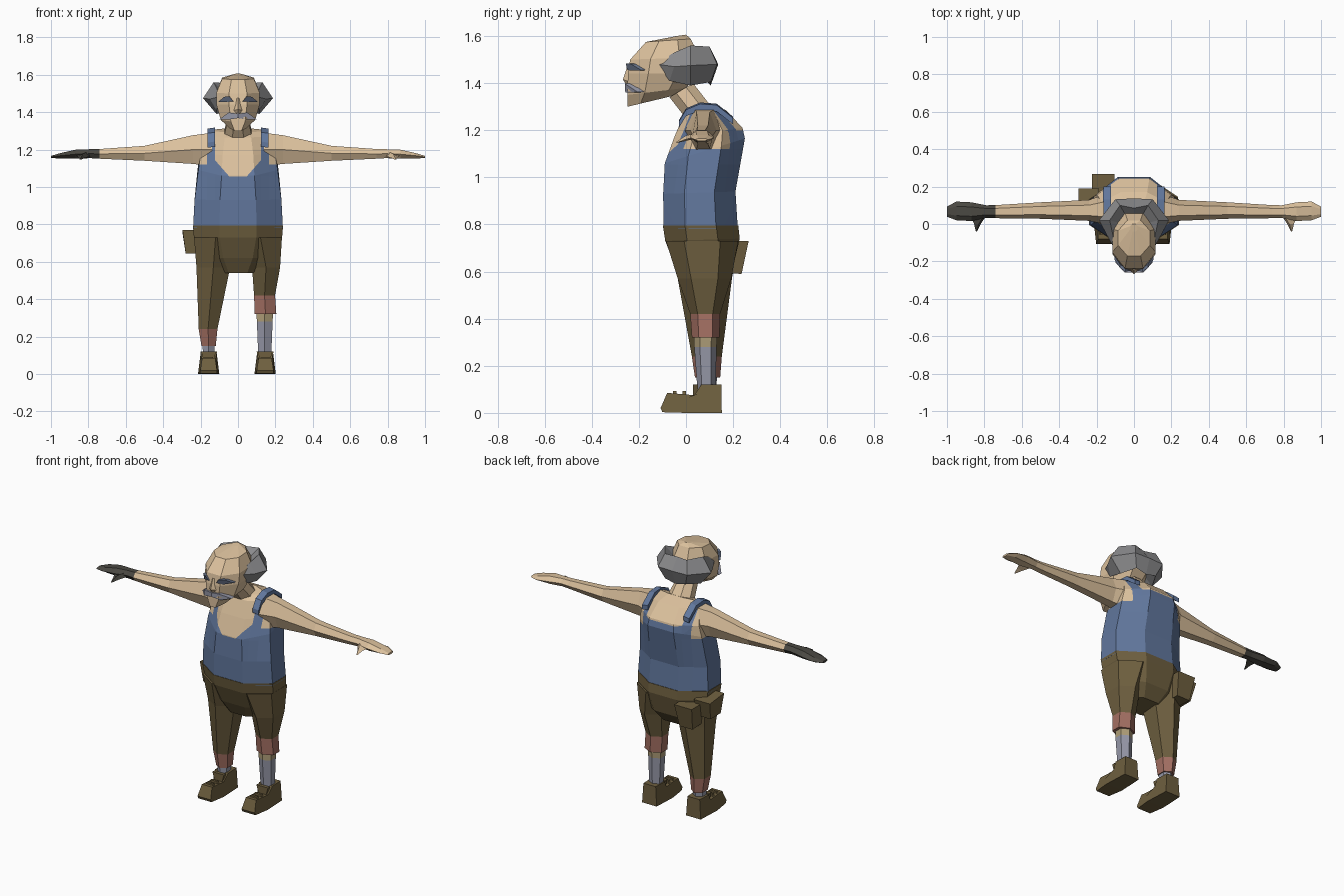
import bpy, bmesh, math
from mathutils import Vector


def srgb(r, g, b):
    f = lambda c: (c / 255 / 12.92) if c < 10 else ((c / 255 + 0.055) / 1.055) ** 2.4
    return (f(r), f(g), f(b), 1)


MATS = {}
for key, col in {"skin": (220, 193, 157), "shirt blue": (97, 119, 157),
                 "trouser brown": (110, 95, 63), "cuff red": (163, 111, 98),
                 "sock grey": (150, 152, 168), "hair grey": (140, 140, 142),
                 "glove dark": (74, 72, 66), "stocking tan": (175, 158, 120),
                 "brow slate": (105, 116, 138)}.items():
    MATS[key] = bpy.data.materials.new(key)
    MATS[key].diffuse_color = srgb(*col)


def finish(name, bm, mats):
    bmesh.ops.recalc_face_normals(bm, faces=bm.faces[:])
    me = bpy.data.meshes.new(name)
    bm.to_mesh(me)
    bm.free()
    for m in mats:
        me.materials.append(MATS[m])
    ob = bpy.data.objects.new(name, me)
    bpy.context.collection.objects.link(ob)
    return ob


def band(zf, zb, yf, yb, w, cx=0, n=8):
    """Horizontal ring, tilted from height zf at the front to zb at the back."""
    a = [math.pi / n + i * math.tau / n for i in range(n)]
    mc, ms = max(map(math.cos, a)), max(map(math.sin, a))
    out = []
    for t in a:
        s = math.sin(t) / ms
        k = (s + 1) / 2
        out.append((cx + w * math.cos(t) / mc, yf + (yb - yf) * k, zf + (zb - zf) * k))
    return out


def loft_bm(rings, segs=None):
    bm = bmesh.new()
    vs = [[bm.verts.new(p) for p in r] for r in rings]
    n = len(rings[0])
    for i in range(len(vs) - 1):
        for j in range(n):
            f = bm.faces.new((vs[i][j], vs[i][(j + 1) % n], vs[i + 1][(j + 1) % n], vs[i + 1][j]))
            f.material_index = segs[i] if segs else 0
    for r, k in ((vs[0], 0), (vs[-1], -1)):
        bm.faces.new(r).material_index = segs[k] if segs else 0
    return bm


def loft(name, rings, mats, segs=None):
    return finish(name, loft_bm(rings, segs), [mats] if isinstance(mats, str) else mats)


def plate(name, pts, depth, mat):
    """Thin plate: polygon extruded backwards."""
    return loft(name, [pts, [(x, y + depth, z) for x, y, z in pts]], mat)


# Torso with the tank top cut into it
bm = loft_bm([band(.78, .78, -.095, .22, .24), band(.93, .94, -.097, .21, .232),
              band(1.06, 1.165, -.09, .25, .212), band(1.17, 1.21, -.05, .24, .198),
              band(1.265, 1.285, -.01, .17, .17), band(1.29, 1.315, .02, .1, .12)])
cuts = [((0, 0, 1.055), (0, 0, 1)), ((0, 0, 1.2), (0, 0, 1)), ((0, 0, 1.12), (0, 0, 1))]
for s in (1, -1):
    cuts += [((s * .122, 0, 0), (1, 0, 0)), ((s * .165, 0, 0), (1, 0, 0)),
             ((s * .05, 0, 1.06), (-s * .8, 0, .7))]
for co, no in cuts:
    bmesh.ops.bisect_plane(bm, geom=bm.verts[:] + bm.edges[:] + bm.faces[:],
                           plane_co=co, plane_no=no)
for f in bm.faces:
    c = f.calc_center_median()
    x = abs(c.x)
    low = max(1.055, 1.06 + (x - .05) * .8 / .7) if c.y < .08 else 1.2
    neck = x < .122 and c.z > low
    armhole = x > .165 and c.z > 1.12 and -.03 < c.y < .17
    f.material_index = 0 if neck or armhole else 1
finish("torso_and_tank_top", bm, ["skin", "shirt blue"])

# Raised shoulder straps
for s in (1, -1):
    path = [(-.03, 1.235), (.0, 1.285), (.06, 1.31), (.13, 1.305), (.2, 1.25)]
    loft("shoulder_strap", [[(s * x, y, z + dz) for x, dz in
                             ((.122, -.02), (.122, .008), (.162, .002), (.162, -.025))]
                            for y, z in path], "shirt blue")

# Neck and head
loft("neck", [band(1.25, 1.31, 0, .1, .075), band(1.34, 1.4, -.07, .03, .055)], "skin")
loft("head", [band(1.3, 1.345, -.248, -.06, .045), band(1.35, 1.38, -.248, 0, .092),
              band(1.44, 1.44, -.247, .05, .116), band(1.5, 1.51, -.237, .06, .116),
              band(1.575, 1.588, -.17, .02, .085), band(1.6, 1.606, -.04, 0, .02)], "skin")
loft("nose", [[(-.012, -.235, 1.475), (0, -.248, 1.475), (.012, -.235, 1.475)],
              [(-.036, -.235, 1.405), (0, -.268, 1.415), (.036, -.235, 1.405)],
              [(-.02, -.235, 1.385), (0, -.25, 1.388), (.02, -.235, 1.385)]], "skin")
for s in (1, -1):
    plate("moustache", [(0, -.258, 1.392), (s * .05, -.26, 1.398), (s * .1, -.205, 1.362),
                        (s * .055, -.255, 1.36), (0, -.26, 1.368)], .03, "sock grey")
    plate("brow_and_eye", [(s * .025, -.25, 1.458), (s * .045, -.256, 1.484),
                           (s * .075, -.235, 1.482), (s * .105, -.19, 1.455),
                           (s * .065, -.238, 1.453)], .02, "brow slate")

# Wrap-around hair: sections top, outer, bottom, inner from temple to back
half = [((.1, -.12, 1.49), (.112, -.12, 1.48), (.1, -.11, 1.46), (.08, -.1, 1.48)),
        ((.115, -.05, 1.53), (.15, -.05, 1.47), (.115, -.07, 1.41), (.06, -.03, 1.48)),
        ((.13, .02, 1.56), (.187, .02, 1.475), (.115, .02, 1.39), (.05, 0, 1.48)),
        ((.075, .1, 1.555), (.1, .132, 1.48), (.07, .105, 1.405), (.03, .02, 1.48))]
mid = [((0, .085, 1.55), (0, .137, 1.48), (0, .105, 1.39), (0, .02, 1.48))]
loft("hair", half + mid + [[(-x, y, z) for x, y, z in r] for r in half[::-1]], "hair grey")


# Arms and hands: x, y, z, half depth, half height
ARM = [(.14, .08, 1.2, .085, .09), (.24, .073, 1.2, .056, .077), (.5, .072, 1.18, .044, .04),
       (.74, .066, 1.177, .035, .026), (.79, .066, 1.178, .034, .024), (.87, .066, 1.175, .05, .024),
       (.95, .07, 1.167, .05, .014), (1.0, .066, 1.16, .027, .006)]
for s, side in ((1, "left"), (-1, "right")):
    rings = [[(s * x, y + a * math.cos(i * math.tau / 6), z + b * math.sin(i * math.tau / 6) / .87)
              for i in range(6)] for x, y, z, a, b in ARM]
    hand = "skin" if s > 0 else "glove dark"
    loft(side + "_arm", rings, ["skin", hand], [0, 0, 0, 1, 1, 1, 1])
    loft(side + "_thumb", [[(s * .79, .045, 1.165), (s * .8, .05, 1.19), (s * .87, .035, 1.17)],
                           [(s * .82, .0, 1.155), (s * .83, .0, 1.178), (s * .855, .0, 1.162)],
                           [(s * .84, -.04, 1.146), (s * .842, -.04, 1.152), (s * .846, -.038, 1.148)]], hand)

# Hips
loft("trouser_hips", [band(.795, .795, -.098, .222, .241), band(.73, .74, -.088, .228, .236),
                      band(.62, .62, -.045, .2, .19), band(.54, .55, .0, .15, .12)], "trouser brown")


# Legs: z, front y, back y, half width, centre x
def leg(name, rows, segs):
    loft(name, [band(z, z, f, b, w, cx, 6) for z, f, b, w, cx in rows],
         ["trouser brown", "cuff red", "stocking tan", "sock grey"], segs)


leg("left_leg", [(.73, -.085, .222, .115, .12), (.57, -.035, .192, .075, .15), (.42, .018, .145, .056, .142),
                 (.32, .025, .142, .058, .147), (.32, .035, .132, .044, .143), (.28, .035, .13, .042, .143),
                 (.08, .05, .125, .034, .143)], [0, 0, 1, 1, 2, 3])
leg("right_leg", [(.73, -.085, .222, .115, -.12), (.57, -.035, .195, .09, -.132), (.24, .025, .152, .05, -.16),
                  (.15, .038, .145, .038, -.157), (.15, .045, .132, .032, -.157),
                  (.08, .05, .125, .03, -.157)], [0, 0, 1, 1, 3])

# Shoes: side profile y, z, half width
SHOE = [(-.1, .003, .045), (-.108, .02, .045), (-.08, .085, .035), (.035, .075, .036),
        (.065, .12, .045), (.15, .12, .042), (.152, 0, .05), (.0, 0, .057)]
for cx, side in ((.145, "left"), (-.157, "right")):
    loft(side + "_shoe", [[(cx + s * w, y, z) for y, z, w in SHOE] for s in (-1, 1)], "trouser brown")
    plate(side + "_shoe_tongue", [(cx - .04, .03, .12), (cx + .04, .03, .12),
                                  (cx + .025, .03, .07), (cx - .025, .03, .07)], .02, "trouser brown")
    for y in (-.055, -.015):
        plate(side + "_shoe_lace", [(cx - .03, y, .075), (cx + .03, y, .075), (cx + .022, y, .092),
                                    (cx - .022, y, .092)], .014, "trouser brown")

# Belt pouches
loft("back_pouch", [band(.595, .59, .15, .236, .045, -.165, 4),
                    band(.73, .73, .15, .266, .06, -.165, 4)], "trouser brown")
loft("side_pouch", [band(.645, .645, .06, .16, .04, -.24, 4),
                    band(.77, .755, .05, .19, .055, -.242, 4)], "trouser brown")
